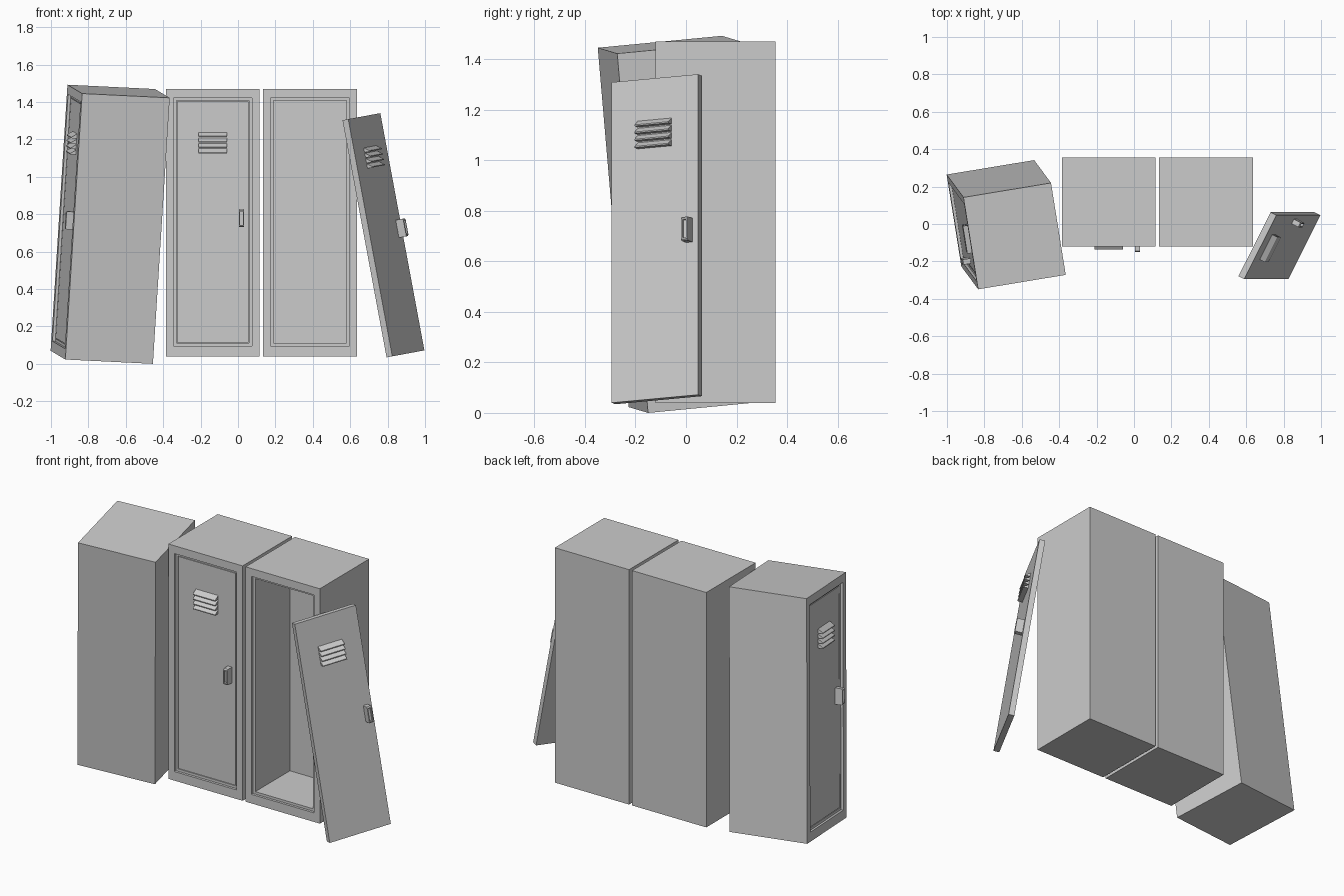
import bpy, bmesh
from mathutils import Matrix, Vector

if "Cube" in bpy.data.objects:
    bpy.data.objects.remove(bpy.data.objects["Cube"])


def finish(bm, name, matrix):
    bmesh.ops.recalc_face_normals(bm, faces=bm.faces)
    mesh = bpy.data.meshes.new(name)
    bm.to_mesh(mesh)
    bm.free()
    obj = bpy.data.objects.new(name, mesh)
    bpy.context.collection.objects.link(obj)
    obj.matrix_world = matrix
    return obj


def ring_loft(bm, rings):
    """Join rectangles (half width, z low, z high, y) and cap both ends."""
    loops = [[bm.verts.new((x, y, z)) for x, z in
              ((-w, z0), (w, z0), (w, z1), (-w, z1))] for w, z0, z1, y in rings]
    for a, b in zip(loops, loops[1:]):
        for i in range(4):
            j = (i + 1) % 4
            bm.faces.new((a[i], a[j], b[j], b[i]))
    bm.faces.new(loops[0])
    bm.faces.new(loops[-1])


def prism(bm, profile, x0, x1):
    """Extrude a (y, z) profile along x."""
    a = [bm.verts.new((x0, y, z)) for y, z in profile]
    b = [bm.verts.new((x1, y, z)) for y, z in profile]
    for i in range(len(a)):
        j = (i + 1) % len(a)
        bm.faces.new((a[i], a[j], b[j], b[i]))
    bm.faces.new(a)
    bm.faces.new(b)


def frame_matrix(y_axis, z_axis, local, world):
    """Rotation from two axes, placed so that the local point lands on world."""
    z = Vector(z_axis).normalized()
    y = Vector(y_axis)
    y = (y - z * y.dot(z)).normalized()
    rot = Matrix((y.cross(z), y, z)).transposed()
    return Matrix.Translation(Vector(world) - rot @ Vector(local)) @ rot.to_4x4()


def locker_body(prefix, m):
    bm = bmesh.new()
    ring_loft(bm, [(.25, 0, 1.43, .2375), (.25, 0, 1.43, -.2375),
                   (.21, .055, 1.382, -.2375), (.21, .055, 1.382, -.2225),
                   (.195, .07, 1.367, -.2225), (.195, .07, 1.367, .11)])
    finish(bm, prefix + "_locker_body", m)


def locker_door(prefix, m):
    # panel, front surface on local y = 0
    bm = bmesh.new()
    ring_loft(bm, [(.192, 0, 1.29, 0), (.192, 0, 1.29, .035)])
    finish(bm, prefix + "_door_panel", m)
    # four sloping vent louvres
    bm = bmesh.new()
    for i in range(4):
        z = 1.012 + i * .029
        prism(bm, [(.002, z), (-.03, z), (-.03, z + .005), (.002, z + .026)], -.075, .075)
    finish(bm, prefix + "_vent_louvres", m)
    # handle block with a small recess in its face
    bm = bmesh.new()
    prism(bm, [(.002, .617), (-.039, .617), (-.045, .623), (-.045, .707),
               (-.039, .713), (.002, .713)], .14, .168)
    bmesh.ops.recalc_face_normals(bm, faces=bm.faces)
    front = min(bm.faces, key=lambda f: f.calc_center_median().y)
    bmesh.ops.inset_region(bm, faces=[front], thickness=.008)
    moved = bmesh.ops.extrude_face_region(bm, geom=[front])
    verts = [v for v in moved["geom"] if isinstance(v, bmesh.types.BMVert)]
    bmesh.ops.translate(bm, verts=verts, vec=(0, .012, 0))
    if front.is_valid:
        bmesh.ops.delete(bm, geom=[front], context='FACES_ONLY')
    finish(bm, prefix + "_door_handle", m)


# where a closed door sits inside its body
seat = Matrix.Translation((0, -.2225, .0735))

# upright lockers: middle closed, right open
middle = Matrix.Translation((-.135, .1175, .04))
right = Matrix.Translation((.385, .1175, .04))
# left locker, turned sideways and tipped toward the row
left = frame_matrix((.984, .162, -.046), (.09, -.122, 1.422),
                    (.25, .2375, 0), (-.455, -.15, 0))

for name, m in (("left", left), ("middle", middle), ("right", right)):
    locker_body(name, m)
locker_door("left", left @ seat)
locker_door("middle", middle @ seat)

# detached door leaning on the open locker
locker_door("detached", frame_matrix((-.875, .454, -.163), (-.235, 0, 1.265),
                                     (-.192, 0, 0), (.825, -.295, .04)))
